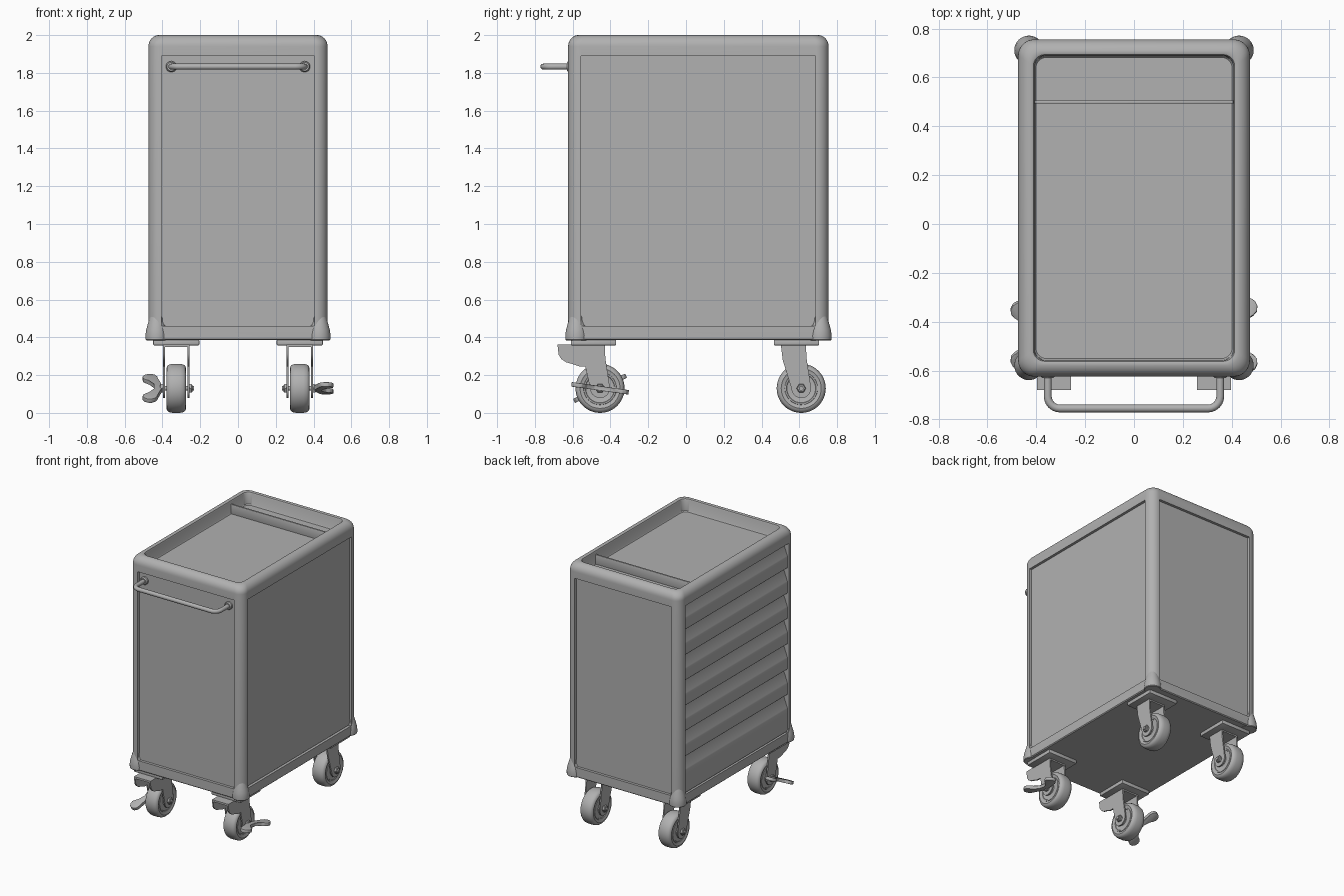
import bpy, bmesh, math
from math import sin, cos, pi, radians

if "Cube" in bpy.data.objects:
    bpy.data.objects.remove(bpy.data.objects["Cube"])

# one dark grey for every part
GREY = bpy.data.materials.new("dark_grey")
GREY.diffuse_color = (0.44, 0.44, 0.44, 1)
GREY.use_nodes = True
GREY.node_tree.nodes["Principled BSDF"].inputs["Base Color"].default_value = GREY.diffuse_color


def finish(bm, name, loc=(0, 0, 0), rot=(0, 0, 0), smooth=True):
    bmesh.ops.recalc_face_normals(bm, faces=bm.faces)
    me = bpy.data.meshes.new(name)
    bm.to_mesh(me)
    bm.free()
    me.materials.append(GREY)
    ob = bpy.data.objects.new(name, me)
    bpy.context.collection.objects.link(ob)
    ob.location, ob.rotation_euler = loc, rot
    if smooth:
        shade(ob)
    return ob


def shade(ob):
    bpy.ops.object.select_all(action='DESELECT')
    ob.select_set(True)
    bpy.context.view_layer.objects.active = ob
    bpy.ops.object.shade_smooth_by_angle(angle=radians(35))


def skin(bm, rings):
    """Join closed rings of points into a capped skin."""
    vs = [[bm.verts.new(p) for p in r] for r in rings]
    n = len(vs[0])
    for a, b in zip(vs, vs[1:]):
        for i in range(n):
            j = (i + 1) % n
            bm.faces.new((a[i], a[j], b[j], b[i]))
    bm.faces.new(vs[0][::-1])
    bm.faces.new(vs[-1])


def along(axis, u, v, h):
    return {'x': (h, u, v), 'y': (u, h, v), 'z': (u, v, h)}[axis]


def prism(name, pts, axis, lo, hi, loc=(0, 0, 0), rot=(0, 0, 0), bevel=0.0):
    bm = bmesh.new()
    skin(bm, [[along(axis, u, v, h) for u, v in pts] for h in (lo, hi)])
    if bevel:
        bmesh.ops.bevel(bm, geom=bm.edges[:], offset=bevel, segments=2,
                        profile=0.5, affect='EDGES')
    return finish(bm, name, loc, rot)


def box(name, x0, x1, y0, y1, z0, z1, bevel=0.0):
    return prism(name, [(x0, y0), (x1, y0), (x1, y1), (x0, y1)], 'z', z0, z1, bevel=bevel)


def lathe(name, prof, axis, loc, n=40):
    """prof holds (radius, height along axis) pairs."""
    bm = bmesh.new()
    skin(bm, [[along(axis, r * cos(2 * pi * i / n), r * sin(2 * pi * i / n), h)
               for i in range(n)] for r, h in prof])
    return finish(bm, name, loc)


X, Y0, Y1 = 0.474, -0.624, 0.755


def body_ring(inset, z, seg=8):
    r = 0.065 - 0.3 * inset
    x, y0, y1 = X - inset - r, Y0 + inset + r, Y1 - inset - r
    pts = []
    for k, (cx, cy) in enumerate([(x, y1), (-x, y1), (-x, y0), (x, y0)]):
        for i in range(seg + 1):
            a = (k + i / seg) * pi / 2
            pts.append((cx + r * cos(a), cy + r * sin(a), z))
    return pts


# cabinet body with rounded top rim and sunken tray
prof = [(0.006, 0.385), (0, 0.391)]
prof += [(0.055 - 0.055 * cos(a * pi / 16), 1.94 + 0.06 * sin(a * pi / 16)) for a in range(9)]
prof += [(0.062, 1.997), (0.066, 1.988), (0.068, 1.91), (0.073, 1.903)]
bm = bmesh.new()
skin(bm, [body_ring(i, z) for i, z in prof])
body = finish(bm, "cabinet_body", smooth=False)

# recessed side panels and drawer opening
PZ0, PZ1, D = 0.46, 1.89, 0.02
cuts = [(-0.405, 0.405, Y0 - 0.1, Y0 + D), (-0.405, 0.405, Y1 - D, Y1 + 0.1),
        (X - D, X + 0.1, -0.555, 0.685), (-X - 0.1, -X + 0.07, -0.555, 0.685)]
for c in cuts:
    cutter = box("panel_cutter", *c, PZ0, PZ1)
    cutter.hide_render = True
    m = body.modifiers.new("recess", 'BOOLEAN')
    m.operation, m.solver, m.object = 'DIFFERENCE', 'EXACT', cutter
    bpy.context.view_layer.objects.active = body
    bpy.ops.object.modifier_apply(modifier=m.name)
    bpy.data.objects.remove(cutter)
shade(body)

# panels set into the recesses, leaving a thin groove
g = 0.005
box("front_panel", -0.405 + g, 0.405 - g, Y0 + 0.014, Y0 + 0.03, PZ0 + g, PZ1 - g)
box("back_panel", -0.405 + g, 0.405 - g, Y1 - 0.03, Y1 - 0.014, PZ0 + g, PZ1 - g)
box("right_panel", X - 0.03, X - 0.014, -0.555 + g, 0.685 - g, PZ0 + g, PZ1 - g)

# seven drawers on the left side, the upper half of each leaning back as a grip
z = PZ1
for i, h in enumerate([0.192] * 6 + [0.278]):
    t, b = z - 0.002, z - h + 0.002
    prism(f"drawer_{i + 1}", [(-0.39, b), (-0.46, b), (-0.465, b + 0.005), (-0.465, t - 0.1),
                              (-0.462, t - 0.092), (-0.434, t - 0.015), (-0.434, t), (-0.39, t)],
          'y', -0.552, 0.682)
    z -= h

# tray divider
box("tray_divider", -0.407, 0.407, 0.493, 0.506, 1.895, 1.975, bevel=0.003)

# flared corner bumpers at the base
for sx in (-1, 1):
    for y in (-0.579, 0.711):
        lathe("corner_bumper", [(0.055, 0.384), (0.059, 0.388), (0.06, 0.41), (0.056, 0.44),
                                (0.049, 0.465), (0.042, 0.49), (0.034, 0.515), (0.028, 0.53)],
              'z', (sx * 0.43, y, 0), 32)

# push handle
cu = bpy.data.curves.new("push_handle", 'CURVE')
cu.dimensions, cu.bevel_depth, cu.bevel_resolution = '3D', 0.016, 4
cu.materials.append(GREY)
path = [(0.353, -0.60)]
path += [(0.303 + 0.05 * cos(a * pi / 12), -0.705 - 0.05 * sin(a * pi / 12)) for a in range(7)]
path += [(-x, y) for x, y in path[::-1]]
sp = cu.splines.new('POLY')
sp.points.add(len(path) - 1)
sp.use_smooth = True
for p, (x, y) in zip(sp.points, path):
    p.co = (x, y, 1.833, 1)
handle = bpy.data.objects.new("push_handle", cu)
bpy.context.collection.objects.link(handle)
for sx in (-1, 1):
    lathe("handle_flange", [(0.029, -0.60), (0.029, -0.622), (0.023, -0.63)], 'y',
          (sx * 0.353, 0, 1.833), 24)


def caster(sx, y, front, tilt):
    cx, cz = sx * 0.327, 0.13
    at = (cx, y, cz)
    # mounting plate
    py = y - 0.035 if front else y - 0.025
    box("caster_plate", cx - 0.122, cx + 0.122, py - 0.12, py + 0.12, 0.358, 0.386, bevel=0.004)
    # tyre and wheel hub
    half = [(0.092, 0.046), (0.106, 0.052), (0.118, 0.048), (0.126, 0.038), (0.13, 0.02)]
    lathe("tyre", [(r, -h) for r, h in half] + [(r, h) for r, h in half[::-1]], 'x', at, 48)
    hub = [(0.04, 0.05), (0.045, 0.04), (0.07, 0.037), (0.078, 0.049), (0.086, 0.049), (0.09, 0.04)]
    lathe("wheel_hub", [(r, -h) for r, h in hub] + [(r, h) for r, h in hub[::-1]], 'x', at, 40)
    # fork sides and bridge; the front forks carry a brake guard
    pts = [(0.025, 0.362), (0.028, 0.29)]
    pts += [(0.052 * cos(a), 0.13 + 0.052 * sin(a)) for a in [0.2 - i * (pi + 0.2) / 10 for i in range(11)]]
    if front:
        pts += [(-0.078, 0.245), (-0.11, 0.246), (-0.15, 0.26), (-0.18, 0.268), (-0.205, 0.285),
                (-0.22, 0.31), (-0.225, 0.362)]
    else:
        pts += [(-0.098, 0.28), (-0.108, 0.362)]
    for s in (-1, 1):
        prism("caster_fork", pts, 'x', s * 0.064 - 0.005, s * 0.064 + 0.005, (cx, y, 0))
    box("fork_bridge", cx - 0.069, cx + 0.069, y + pts[-1][0], y + 0.025, 0.348, 0.362)
    # axle with hex ends
    lathe("axle", [(0.012, -0.095), (0.012, 0.095)], 'x', at, 16)
    for s in (-1, 1):
        lathe("axle_nut", [(0.025, s * 0.069), (0.025, s * 0.082), (0.02, s * 0.086)], 'x', at, 6)
    # two-ended brake pedal
    if front:
        half = [(0.075, -0.02), (0.09, -0.06), (0.1, -0.12), (0.112, -0.142), (0.13, -0.153),
                (0.15, -0.152), (0.168, -0.14), (0.178, -0.12), (0.176, -0.098), (0.16, -0.08),
                (0.14, -0.07), (0.115, -0.03)]
        pts = half + [(x, -v) for x, v in half[::-1]]
        prism("brake_pedal", [(sx * x, v) for x, v in pts], 'z', -0.012, 0.012, at,
              (radians(tilt), 0, 0), bevel=0.003)


for sx, tilt in ((-1, 26), (1, -8)):
    caster(sx, -0.455, True, tilt)
    caster(sx, 0.61, False, 0)
